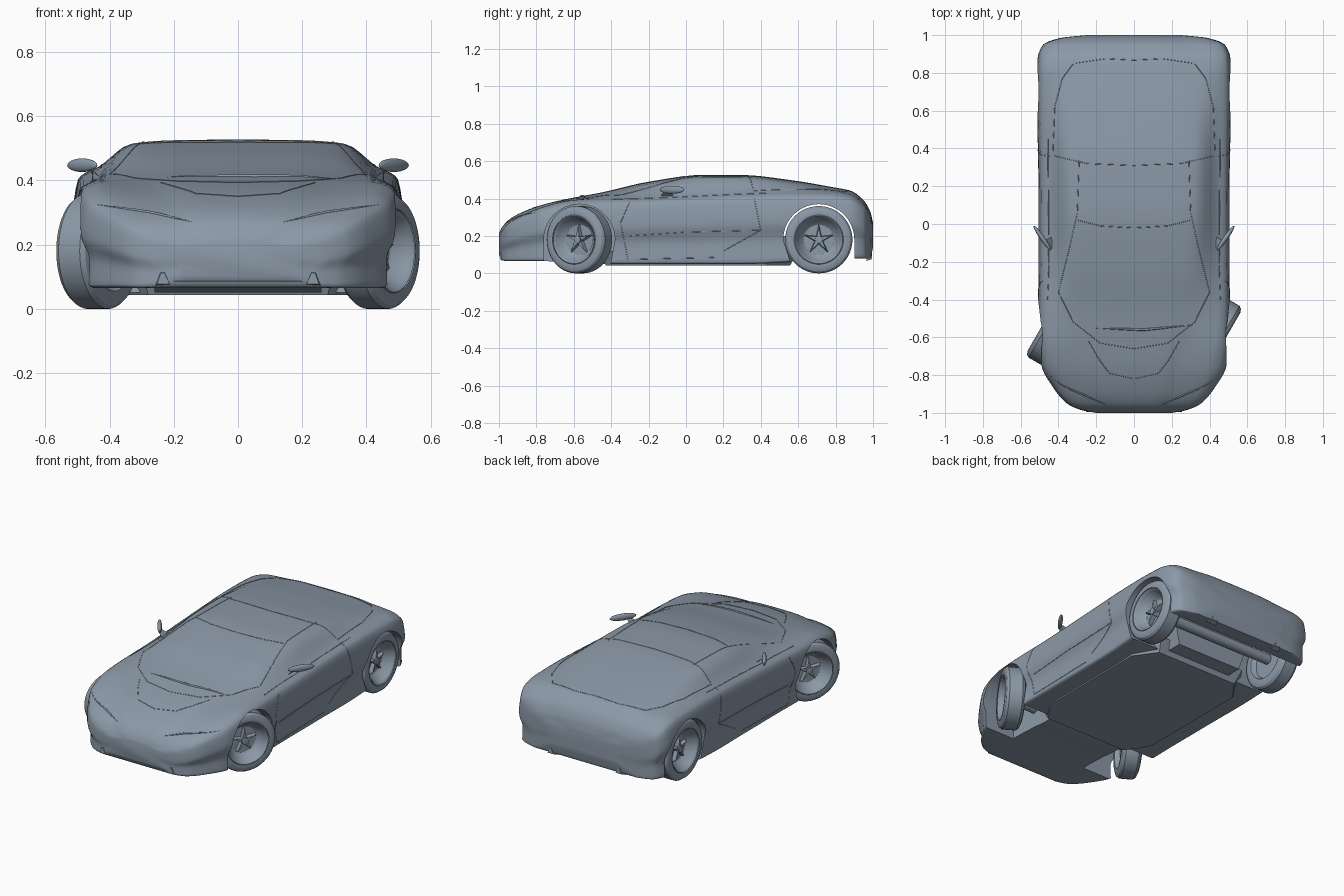
import bpy, bmesh, math
from mathutils import Matrix, Vector
from mathutils.bvhtree import BVHTree

if "Cube" in bpy.data.objects:
    bpy.data.objects.remove(bpy.data.objects["Cube"])

paint = bpy.data.materials.new("slate_grey")
paint.use_nodes = True
paint.diffuse_color = (0.26, 0.32, 0.39, 1)
paint.node_tree.nodes["Principled BSDF"].inputs["Base Color"].default_value = paint.diffuse_color


def link(name, data, smooth=True):
    obj = bpy.data.objects.new(name, data)
    bpy.context.collection.objects.link(obj)
    data.materials.append(paint)
    if smooth and obj.type == 'MESH':
        shade(obj)
    return obj


def activate(obj):
    bpy.ops.object.select_all(action='DESELECT')
    obj.select_set(True)
    bpy.context.view_layer.objects.active = obj


def shade(obj):
    activate(obj)
    bpy.ops.object.shade_smooth_by_angle(angle=math.radians(32))


def finish(name, bm, matrix=Matrix(), smooth=True):
    bmesh.ops.recalc_face_normals(bm, faces=bm.faces)
    mesh = bpy.data.meshes.new(name)
    bm.to_mesh(mesh)
    bm.free()
    obj = link(name, mesh, smooth)
    obj.matrix_world = matrix
    return obj


def prism(name, outline, offset, taper=1.0, matrix=Matrix()):
    """Extrude a flat outline, optionally shrinking the far end about its centre."""
    bm = bmesh.new()
    pts = [Vector(p) for p in outline]
    mid = sum(pts, Vector()) / len(pts)
    near = [bm.verts.new(p) for p in pts]
    far = [bm.verts.new(mid + (p - mid) * taper + Vector(offset)) for p in pts]
    bm.faces.new(near)
    bm.faces.new(far)
    for i in range(len(pts)):
        j = (i + 1) % len(pts)
        bm.faces.new((near[i], near[j], far[j], far[i]))
    return finish(name, bm, matrix)


def lathe(name, profile, matrix, steps=48):
    """Turn (x, radius) points around the x axis."""
    bm = bmesh.new()
    verts = [bm.verts.new((x, 0, r)) for x, r in profile]
    edges = [bm.edges.new(pair) for pair in zip(verts, verts[1:])]
    bmesh.ops.spin(bm, geom=verts + edges, cent=(0, 0, 0), axis=(1, 0, 0),
                   angle=math.tau, steps=steps, use_duplicate=False)
    bmesh.ops.remove_doubles(bm, verts=bm.verts, dist=1e-5)
    return finish(name, bm, matrix)


def spline(ts, rows, n):
    """Smooth interpolation without overshoot, n samples per span."""
    slopes = [[(b - a) / (t1 - t0) for a, b in zip(r0, r1)]
              for t0, t1, r0, r1 in zip(ts, ts[1:], rows, rows[1:])]
    tang = [slopes[0]]
    for s, t in zip(slopes, slopes[1:]):
        tang.append([2 * a * b / (a + b) if a * b > 0 else 0 for a, b in zip(s, t)])
    tang.append(slopes[-1])
    out = []
    for i in range(len(slopes)):
        h = ts[i + 1] - ts[i]
        for k in range(n):
            u = k / n
            e = u * u * (3 - 2 * u)
            out.append([a + (b - a) * e + h * (p * u * (1 - u) ** 2 - q * u * u * (1 - u))
                        for a, b, p, q in zip(rows[i], rows[i + 1], tang[i], tang[i + 1])])
    return out + [list(rows[-1])]


# Body stations: y, top, roof half width, belt half width, belt z, half width, bottom
stations = [
    (-1.0, .215, .10, .17, .2, .2, .1),
    (-.985, .245, .15, .24, .225, .28, .07),
    (-.95, .285, .18, .3, .265, .355, .065),
    (-.87, .33, .22, .36, .31, .425, .065),
    (-.75, .372, .26, .41, .36, .49, .065),
    (-.6, .405, .29, .43, .392, .508, .06),
    (-.45, .433, .3, .44, .4, .508, .05),
    (-.2, .49, .31, .435, .41, .505, .05),
    (.1, .527, .325, .435, .425, .505, .05),
    (.3, .526, .33, .435, .435, .507, .05),
    (.55, .5, .33, .435, .442, .512, .06),
    (.8, .458, .31, .43, .435, .515, .08),
    (.88, .442, .3, .42, .42, .51, .08),
    (.95, .39, .28, .4, .37, .48, .08),
    (.985, .33, .25, .33, .31, .39, .08),
    (1.0, .27, .1, .2, .255, .25, .14),
]


def half_section(top, rw, bw, bz, w, bot):
    h = bz - bot
    pts = [(0, top), (rw * .6, top - .002), (rw, top - .012), (bw, bz),
           (bw + .8 * (w - bw), bz - .1 * h), (w, bot + .56 * h),
           (w - .025, bot + .3 * h), (w - .022, bot + .01), (w - .04, bot), (0, bot)]
    ts = [0]
    for a, b in zip(pts, pts[1:]):
        ts.append(ts[-1] + math.dist(a, b))
    return spline(ts, pts, 4)


# Body shell lofted along its length
bm = bmesh.new()
rings = []
for y, *params in spline([s[0] for s in stations], stations, 5):
    half = half_section(*params)
    loop = half + [(-x, z) for x, z in half[-2:0:-1]]
    rings.append([bm.verts.new((x, y, z)) for x, z in loop])
for a, b in zip(rings, rings[1:]):
    for i in range(len(a)):
        j = (i + 1) % len(a)
        bm.faces.new((a[i], a[j], b[j], b[i]))
bm.faces.new(rings[0])
bm.faces.new(rings[-1])
body = finish("body", bm, smooth=False)


def cut_arch(y, legs, x0, x1):
    arc = [(x0, y + .19 * math.cos(math.pi * i / 24), .18 + .19 * math.sin(math.pi * i / 24))
           for i in range(25)]
    cutter = prism("arch_cutter", arc + [(x0, legs[0], -.1), (x0, legs[1], -.1)], (x1 - x0, 0, 0))
    cutter.hide_render = True
    mod = body.modifiers.new("arch", 'BOOLEAN')
    mod.operation, mod.solver, mod.object = 'DIFFERENCE', 'EXACT', cutter
    activate(body)
    bpy.ops.object.modifier_apply(modifier=mod.name)
    bpy.data.objects.remove(cutter)


FRONT, REAR, HUB = -.57, .71, .18
surface = BVHTree.FromObject(body, bpy.context.evaluated_depsgraph_get())
for s in (-1, 1):
    cut_arch(FRONT, (-.76, -.43), s * .26, s * .7)
cut_arch(REAR, (.61, .9), -.7, .7)
shade(body)

# Floor pan and rear tray under the shell
plan = [(.3, -.46), (.36, -.38), (.4, -.3), (.4, .46), (.3, .6)]
plan += [(-x, y) for x, y in reversed(plan)]
prism("floor_pan", [(x, y, .12) for x, y in plan], (0, 0, -.077), .93)
prism("rear_tray", [(x, y, .2) for x, y in ((.26, .5), (.26, .68), (-.26, .68), (-.26, .5))],
      (0, 0, -.13), .85)

# Wheels, the front pair steered
tyre = [(-.058, .125), (-.06, .15), (-.052, .17), (-.038, .18), (.038, .18),
        (.052, .17), (.06, .15), (.058, .132)]
rim = [(-.03, 0), (-.03, .11), (-.058, .125), (-.05, .132), (.055, .132), (.058, .128),
       (.05, .12), (.044, .117), (.0, .088), (-.005, .08), (-.005, 0)]
star = [(-.005, r * math.cos(a), r * math.sin(a)) for r, a in
        (((.085, .024)[i % 2], math.pi * i / 5 + math.pi / 2) for i in range(10))]
for end, y, steer in (("front", FRONT, math.radians(-30)), ("rear", REAR, 0)):
    for side, s in (("left", 1), ("right", -1)):
        m = (Matrix.Translation((s * .436, y, HUB)) @ Matrix.Rotation(steer, 4, 'Z')
             @ Matrix.Rotation(0 if s > 0 else math.pi, 4, 'Z'))
        tag = f"{end}_{side}"
        lathe(tag + "_tyre", tyre, m)
        lathe(tag + "_rim", rim, m)
        prism(tag + "_spokes", star, (.024, 0, 0), .8, m)
        lathe(tag + "_hub_cap", [(0, .022), (.026, .02), (.03, 0)], m, 16)
    lathe(end + "_axle", [(-.4, 0), (-.4, .03), (.4, .03), (.4, 0)],
          Matrix.Translation((0, y, HUB)), 20)

# Door mirrors and bumper fins
for side, s in (("left", 1), ("right", -1)):
    bm = bmesh.new()
    bmesh.ops.create_uvsphere(bm, u_segments=20, v_segments=12, radius=1)
    finish("mirror_" + side, bm, Matrix.Translation((s * .485, -.075, .447))
           @ Matrix.Rotation(s * math.radians(55), 4, 'Z')
           @ Matrix.Diagonal((.08, .013, .021, 1)))
    prism("mirror_stalk_" + side, [(s * .42, -.13, .4), (s * .42, -.07, .4),
                                   (s * .44, -.07, .42), (s * .44, -.13, .42)],
          (s * .03, 0, .025), .5)
    for end, y in (("front", -.965), ("rear", .965)):
        prism(f"{end}_fin_{side}", [(s * .2, y, .066), (s * .265, y, .066),
                                    (s * .245, y, .122), (s * .225, y, .122)],
              (0, .03 * math.copysign(1, y), 0), .6)


def seam(name, pts, axis, size=.002, taper=False, mirrored=True):
    """Thin line laid on the shell: pts are seen along the given axis."""
    curve = bpy.data.curves.new(name, 'CURVE')
    curve.dimensions, curve.bevel_depth, curve.bevel_resolution = '3D', size, 1
    path = [Vector(a).lerp(Vector(b), k / 8) for a, b in zip(pts, pts[1:]) for k in range(8)]
    path.append(Vector(pts[-1]))
    start = {'x': lambda p: (2, *p), 'y': lambda p: (p[0], -2, p[1]), 'z': lambda p: (*p, 2)}[axis]
    aim = {'x': (-1, 0, 0), 'y': (0, 1, 0), 'z': (0, 0, -1)}[axis]
    hits = [h for h in (surface.ray_cast(start(p), aim)[0] for p in path) if h]
    for s in (1, -1) if mirrored else (1,):
        line = curve.splines.new('POLY')
        line.points.add(len(hits) - 1)
        for i, (p, h) in enumerate(zip(line.points, hits)):
            p.co = (s * h.x, h.y, h.z, 1)
            p.radius = math.sin(math.pi * i / (len(hits) - 1)) + .1 if taper else 1
    link(name, curve)


# Panel lines, glass edges and lamps
seam("windscreen_base", [(0, -.66), (.18, -.63), (.32, -.52), (.4, -.36)], 'z')
seam("windscreen_side", [(.4, -.36), (.34, -.12), (.3, .06), (.29, .35)], 'z')
seam("windscreen_top", [(.3, .02), (.18, -.01), (0, -.02)], 'z')
seam("roof_joint", [(0, .31), (.25, .32), (.42, .36)], 'z')
seam("rear_window", [(.43, .36), (.42, .62), (.38, .77), (.32, .85), (.15, .875), (0, .868)], 'z')
seam("bonnet_edge", [(0, -.82), (.13, -.79), (.19, -.71), (.24, -.62)], 'z')
seam("wiper", [(-.22, -.55), (.05, -.56), (.31, -.535)], 'z', .006, True, False)
seam("headlamp", [(.14, .27), (.27, .3), (.44, .325)], 'y', .0045, True)
seam("lower_grille", [(0, .085), (.2, .085)], 'y')
seam("door_front", [(-.3, .385), (-.35, .27), (-.31, .075), (.15, .085)], 'x')
seam("door_waist", [(-.3, .2), (0, .22), (.4, .23)], 'x')
seam("door_rear", [(.36, .43), (.38, .33), (.4, .23), (.2, .12)], 'x')
seam("window_base", [(-.4, .395), (-.1, .405), (.2, .42), (.45, .43)], 'x')
